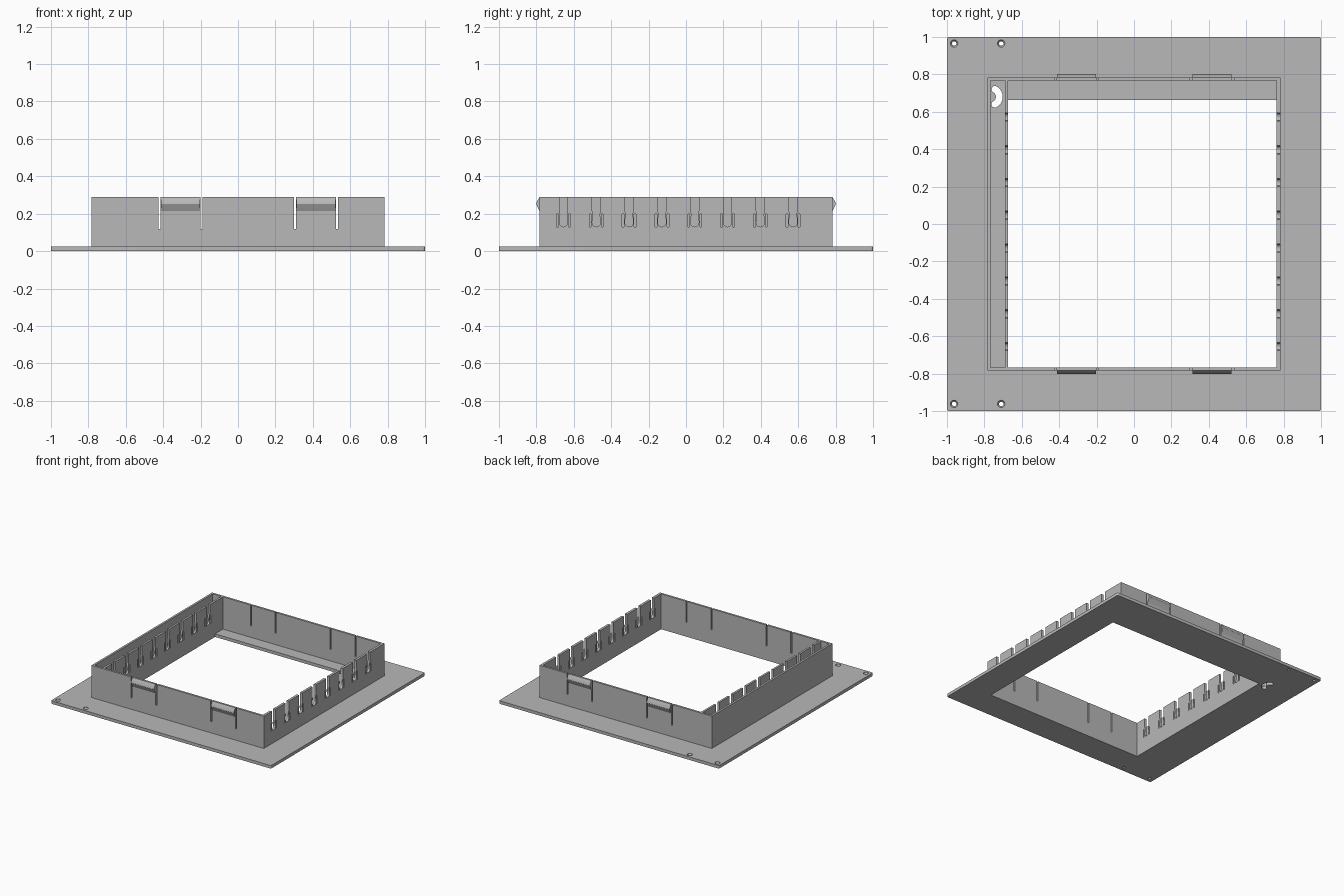
import bpy, bmesh, math
from mathutils import Vector

if "Cube" in bpy.data.objects:
    bpy.data.objects.remove(bpy.data.objects["Cube"])

grey = bpy.data.materials.new("grey plastic")
grey.diffuse_color = (0.48, 0.48, 0.48, 1)
grey.use_nodes = True
grey.node_tree.nodes["Principled BSDF"].inputs["Base Color"].default_value = grey.diffuse_color

W, I = 0.783, 0.766        # outer and inner faces of the upright frame
T, H = 0.025, 0.29         # plate thickness, frame height


def prisms(name, outlines, place, a, b):
    """Extrude each 2D outline from a to b; place(u, v, w) gives the 3D point."""
    bm = bmesh.new()
    for pts in outlines:
        lo = [bm.verts.new(place(u, v, a)) for u, v in pts]
        hi = [bm.verts.new(place(u, v, b)) for u, v in pts]
        n = len(pts)
        bm.faces.new(lo[::-1])
        bm.faces.new(hi)
        for i in range(n):
            j = (i + 1) % n
            bm.faces.new((lo[i], lo[j], hi[j], hi[i]))
    bmesh.ops.recalc_face_normals(bm, faces=bm.faces)
    me = bpy.data.meshes.new(name)
    bm.to_mesh(me)
    bm.free()
    ob = bpy.data.objects.new(name, me)
    bpy.context.collection.objects.link(ob)
    me.materials.append(grey)
    return ob


def along_z(u, v, w): return (u, v, w)
def along_y(u, v, w): return (u, w, v)
def along_x(u, v, w): return (w, u, v)


def rect(u0, u1, v0, v1):
    return [(u0, v0), (u1, v0), (u1, v1), (u0, v1)]


def arc(cx, cy, r, a0, a1, n):
    return [(cx + r * math.cos(math.radians(a0 + (a1 - a0) * i / n)),
             cy + r * math.sin(math.radians(a0 + (a1 - a0) * i / n))) for i in range(n + 1)]


def cut(ob, cutter):
    mod = ob.modifiers.new("cut", "BOOLEAN")
    mod.operation, mod.solver, mod.object = "DIFFERENCE", "EXACT", cutter
    bpy.context.view_layer.update()
    me = bpy.data.meshes.new_from_object(ob.evaluated_get(bpy.context.evaluated_depsgraph_get()))
    ob.modifiers.clear()
    ob.data = me
    bpy.data.objects.remove(cutter)


# Base plate with small rounded corners
r = 0.012
outline = []
for k, (sx, sy) in enumerate([(1, 1), (-1, 1), (-1, -1), (1, -1)]):
    outline += arc(sx * (1 - r), sy * (1 - r), r, 90 * k, 90 * k + 90, 5)
plate = prisms("base_plate", [outline], along_z, 0, T)

# Main opening and curved cable hole
bean = (arc(-0.765, 0.68, 0.063, -62, 62, 14)
        + arc(-0.765 + 0.045 * math.cos(math.radians(62)),
              0.68 + 0.045 * math.sin(math.radians(62)), 0.018, 62, 242, 8)[1:]
        + arc(-0.765, 0.68, 0.027, 62, -62, 10)[1:]
        + arc(-0.765 + 0.045 * math.cos(math.radians(62)),
              0.68 - 0.045 * math.sin(math.radians(62)), 0.018, 118, 298, 8)[1:-1])
cut(plate, prisms("opening_cutter", [rect(-0.673, 0.763, -I, 0.663), bean], along_z, -0.1, 0.1))

# Countersunk screw holes
for x in (-0.962, -0.71):
    for y in (-0.962, 0.965):
        hole = prisms("screw_cutter", [arc(0, 0, 1, 0, 337.5, 15)], along_z, 0, 1)
        bm = bmesh.new()
        rings = []
        for rad, z in ((0.012, -0.02), (0.012, 0.008), (0.02, 0.02), (0.02, 0.05)):
            rings.append([bm.verts.new((x + px * rad, y + py * rad, z))
                          for px, py in arc(0, 0, 1, 0, 337.5, 15)])
        bm.faces.new(rings[0][::-1])
        bm.faces.new(rings[-1])
        for lo, hi in zip(rings, rings[1:]):
            for i in range(16):
                j = (i + 1) % 16
                bm.faces.new((lo[i], lo[j], hi[j], hi[i]))
        bm.to_mesh(hole.data)
        bm.free()
        cut(plate, hole)

# Front and back walls: slits free the spring clips
clips = [(-0.42, -0.195), (0.305, 0.53)]
for name, s in (("front", -1), ("back", 1)):
    wall = prisms(name + "_wall", [rect(-W, W, T, H)], along_y, s * I, s * W)
    slits = [rect(x - 0.005, x + 0.005, 0.118, 0.4) for pair in clips for x in pair]
    cut(wall, prisms("slit_cutter", slits, along_y, s * 0.7, s * 0.9))
    for i, (x0, x1) in enumerate(clips):
        ridge = [(s * W, 0.288), (s * 0.8, 0.26), (s * 0.801, 0.252),
                 (s * 0.797, 0.243), (s * W, 0.215)]
        prisms(f"{name}_clip_{i + 1}", [ridge], along_x, x0 + 0.008, x1 - 0.008)

# Side walls; the left side is a plain wall plus an inner slotted partition
prisms("left_wall", [rect(-I, I, T, H)], along_x, -W, -I)
for name, x0, x1 in (("cable_partition", -0.69, -0.673), ("right_wall", 0.763, W)):
    wall = prisms(name, [rect(-I, I, T, H)], along_x, x0, x1)
    shapes = []
    for i in range(8):
        y = -0.655 + i * 0.1754
        # keyhole slot with a narrowed neck, and a relief slit on each side
        side = [(0.022, 0.4), (0.022, 0.215), (0.017, 0.195), (0.021, 0.17)]
        shapes.append([(y - u, v) for u, v in side]
                      + arc(y, 0.152, 0.022, 180, 360, 10)
                      + [(y + u, v) for u, v in side[::-1]])
        for s in (-1, 1):
            shapes.append(rect(y + s * 0.032 - 0.005, y + s * 0.032 + 0.005, 0.13, 0.198))
    cut(wall, prisms("slot_cutter", shapes, along_x, x0 - 0.02, x1 + 0.02))

# Crisp edges, smooth curves
bpy.ops.object.select_all(action="SELECT")
bpy.context.view_layer.objects.active = plate
bpy.ops.object.shade_smooth_by_angle(angle=math.radians(30))
